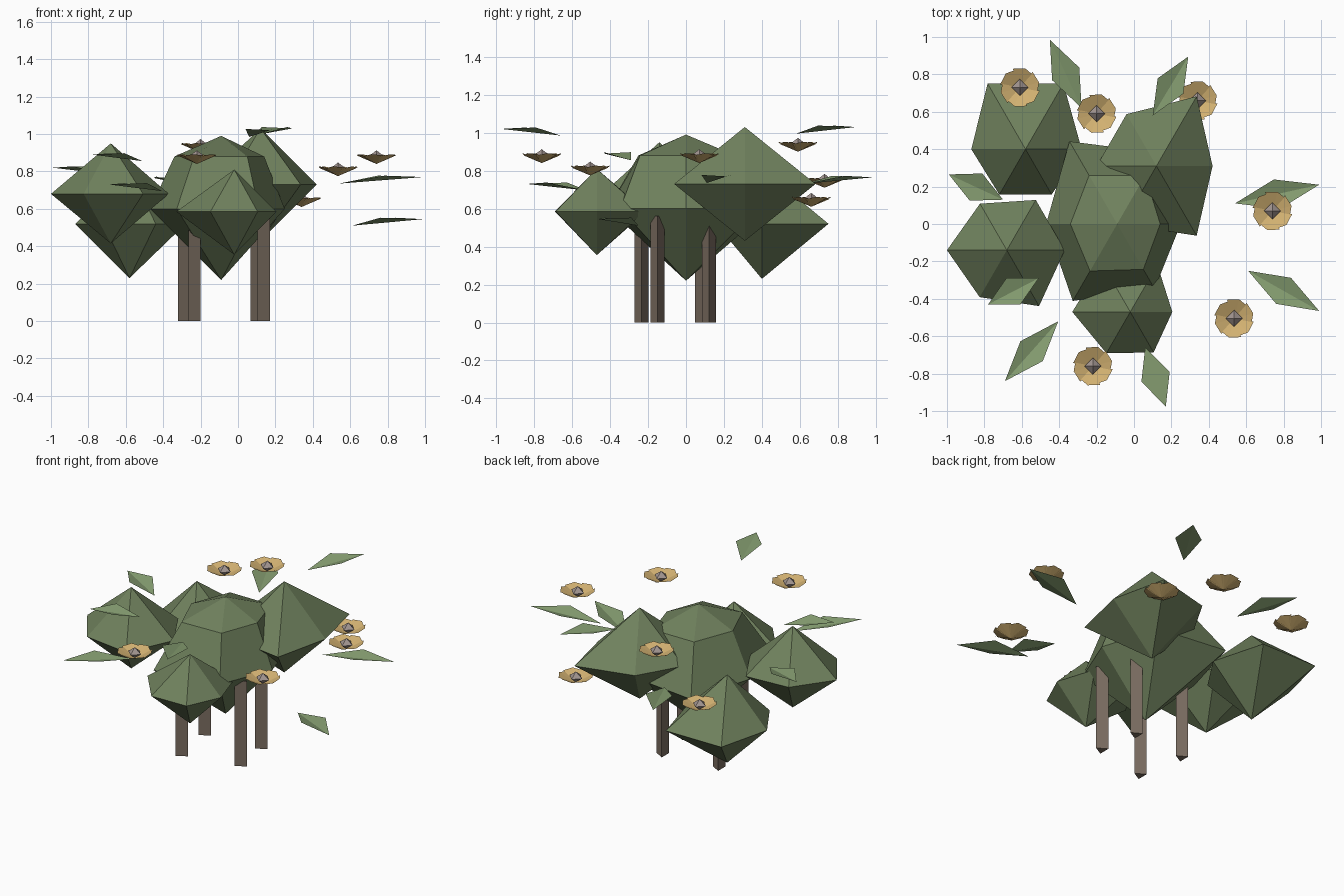
import bpy
from math import cos, sin, radians
from mathutils import Vector

if "Cube" in bpy.data.objects:
    bpy.data.objects.remove(bpy.data.objects["Cube"])


def material(name, rgb):
    m = bpy.data.materials.new(name)
    m.diffuse_color = (*rgb, 1)
    m.use_nodes = True
    m.node_tree.nodes["Principled BSDF"].inputs["Base Color"].default_value = m.diffuse_color
    return m


FOLIAGE = material("foliage green", (0.16, 0.22, 0.11))
LEAF = material("leaf green", (0.23, 0.33, 0.16))
BARK = material("bark brown", (0.20, 0.155, 0.12))
PETAL = material("petal tan", (0.66, 0.45, 0.17))
CORE = material("flower core grey", (0.36, 0.30, 0.28))


def add(name, verts, faces, mat):
    me = bpy.data.meshes.new(name)
    me.from_pydata([tuple(v) for v in verts], [], faces)
    me.materials.append(mat)
    ob = bpy.data.objects.new(name, me)
    bpy.context.collection.objects.link(ob)
    return ob


def polar(c, r, deg, z):
    return (c[0] + r * cos(radians(deg)), c[1] + r * sin(radians(deg)), z)


def lump(name, c, bottom, top, rings, mat):
    """Closed faceted lump: two poles joined by rings of (z, radii)."""
    n = len(rings[0][1])
    verts = [polar(c, r, 360 * i / n, z) for z, radii in rings for i, r in enumerate(radii)]
    lo, hi = len(verts), len(verts) + 1
    verts += [(*c, bottom), (*c, top)]
    last = (len(rings) - 1) * n
    faces = []
    for i in range(n):
        j = (i + 1) % n
        faces += [(lo, j, i), (hi, last + i, last + j)]
        for k in range(0, last, n):
            faces.append((k + i, k + j, k + n + j, k + n + i))
    return add(name, verts, faces, mat)


# Foliage crown: central lump and four six-sided side lumps
lump("crown_center", (-0.09, 0), 0.22, 0.99,
     [(0.60, (0.34, 0.44, 0.51, 0.38, 0.475, 0.40)),
      (0.88, (0.23, 0.30, 0.30, 0.25, 0.29, 0.28))], FOLIAGE)
lump("crown_left", (-0.68, -0.14), 0.415, 0.95,
     [(0.68, (0.31, 0.31, 0.287, 0.32, 0.29, 0.345))], FOLIAGE)
lump("crown_back_left", (-0.58, 0.40), 0.23, 0.81,
     [(0.52, (0.30, 0.405, 0.405, 0.29, 0.28, 0.28))], FOLIAGE)
lump("crown_back_right", (0.12, 0.31), 0.43, 1.03,
     [(0.73, (0.30, 0.43, 0.32, 0.32, 0.36, 0.43))], FOLIAGE)
lump("crown_front", (-0.02, -0.47), 0.355, 0.81,
     [(0.585, (0.225, 0.29, 0.30, 0.31, 0.255, 0.25))], FOLIAGE)

# Four three-sided trunks
for name, c in {"trunk_front_left": (-0.243, -0.235), "trunk_front_right": (0.127, -0.15),
                "trunk_back_left": (-0.298, 0.085), "trunk_back_right": (0.087, 0.122)}.items():
    v = [polar(c, 0.043, a, z) for z in (0, 0.56) for a in (0, 120, 240)]
    add(name, v, [(2, 1, 0), (3, 4, 5), (0, 1, 4, 3), (1, 2, 5, 4), (2, 0, 3, 5)], BARK)

# Folded leaves: base xy, tip xy, base height
leaves = [(-0.28, 0.62, -0.45, 0.985, 0.73), (0.10, 0.58, 0.29, 0.895, 0.995),
          (0.54, 0.11, 0.99, 0.21, 0.735), (0.61, -0.25, 0.99, -0.465, 0.51),
          (0.06, -0.66, 0.17, -0.975, 0.985), (-0.405, -0.52, -0.69, -0.84, 0.695),
          (-0.51, -0.29, -0.78, -0.43, 0.855), (-0.70, 0.13, -0.99, 0.265, 0.785)]
for i, (bx, by, tx, ty, z) in enumerate(leaves):
    base, tip = Vector((bx, by, z)), Vector((tx, ty, z + 0.035))
    d = tip - base
    side = Vector((-d.y, d.x, 0)).normalized() * 0.08
    mid = base + d / 2 + Vector((0, 0, 0.025))
    add(f"leaf_{i + 1}", [base, mid - side, tip, mid + side], [(0, 1, 2), (0, 2, 3)], LEAF)

# Cupped flowers with pointed cores
flowers = [(-0.61, 0.73, 0.75), (-0.20, 0.59, 0.94), (0.34, 0.66, 0.65),
           (0.74, 0.07, 0.88), (0.535, -0.505, 0.815), (-0.22, -0.76, 0.88)]
for i, (x, y, z) in enumerate(flowers):
    c = (x, y)
    verts, faces = [(x, y, z - 0.04)], []
    for p in range(6):
        a, k = 60 * p + 15, len(verts)
        verts += [polar(c, 0.097, a - 33, z), polar(c, 0.106, a, z + 0.012),
                  polar(c, 0.107, a + 36, z + 0.006)]
        faces += [(0, k, k + 1), (0, k + 1, k + 2)]
    add(f"flower_petals_{i + 1}", verts, faces, PETAL)
    lump(f"flower_core_{i + 1}", c, z - 0.035, z + 0.033, [(z - 0.002, (0.045,) * 4)], CORE)
